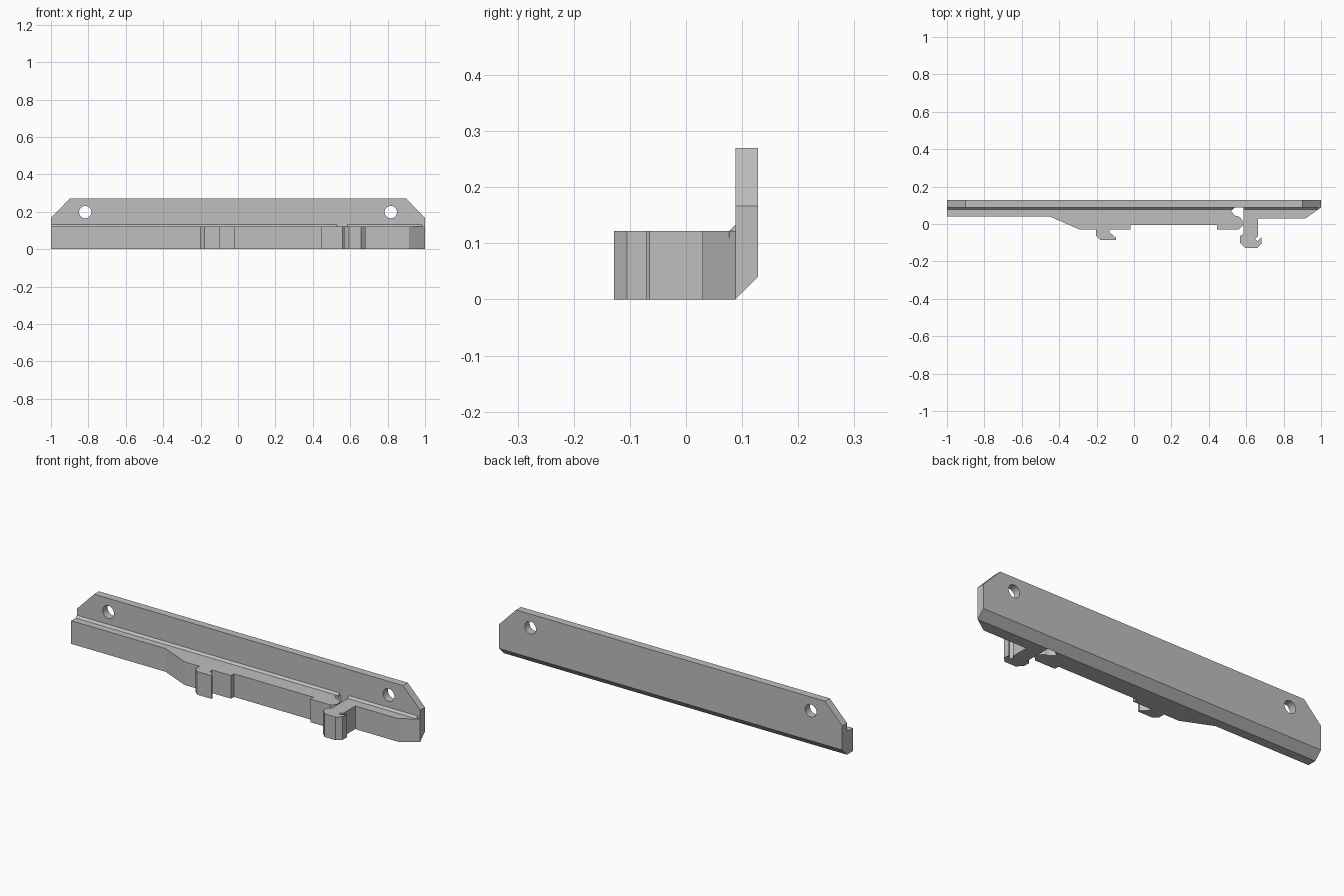
import bpy, bmesh
from mathutils import Vector

cube = bpy.data.objects.get("Cube")
if cube:
    bpy.data.objects.remove(cube, do_unlink=True)

grey = bpy.data.materials.new("plain grey")
grey.use_nodes = True
colour = (0.52, 0.52, 0.52, 1)
grey.diffuse_color = colour
grey.node_tree.nodes["Principled BSDF"].inputs["Base Color"].default_value = colour


def prism(name, points, sweep):
    """Closed solid made by sweeping a planar outline along a vector."""
    bm = bmesh.new()
    face = bm.faces.new([bm.verts.new(p) for p in points])
    result = bmesh.ops.extrude_face_region(bm, geom=[face])
    moved = [v for v in result["geom"] if isinstance(v, bmesh.types.BMVert)]
    bmesh.ops.translate(bm, verts=moved, vec=Vector(sweep))
    bmesh.ops.recalc_face_normals(bm, faces=bm.faces)
    mesh = bpy.data.meshes.new(name)
    bm.to_mesh(mesh)
    bm.free()
    mesh.materials.append(grey)
    obj = bpy.data.objects.new(name, mesh)
    bpy.context.collection.objects.link(obj)
    return obj


def combine(target, tool, operation):
    """Apply a boolean and discard the tool."""
    mod = target.modifiers.new("join", "BOOLEAN")
    mod.object, mod.operation, mod.solver = tool, operation, "EXACT"
    bpy.context.view_layer.objects.active = target
    bpy.ops.object.modifier_apply(modifier=mod.name)
    bpy.data.objects.remove(tool, do_unlink=True)


FACE, BACK, TOP, RAIL = 0.088, 0.128, 0.27, 0.122

# Upright mounting plate with clipped top corners
half = [(1, 0), (1, 0.167), (0.9, TOP)]
outline = half + [(-x, z) for x, z in reversed(half)]
body = prism("mounting_rail", [(x, FACE, z) for x, z in outline], (0, BACK - FACE, 0))

# Front rail: ramp, small hook, recessed middle, rounded catch, gap, large hook
ramp = [(-1, 0.1), (-1, 0.04), (-0.45, 0.04), (-0.29, -0.03)]
small_hook = [(-0.203, -0.03), (-0.203, -0.062), (-0.18, -0.085), (-0.095, -0.085),
              (-0.095, -0.075), (-0.13, -0.045), (-0.13, -0.03)]
middle = [(-0.02, -0.03), (-0.02, -0.005), (0.443, -0.005), (0.443, -0.03)]
catch = [(0.56, -0.03), (0.58, -0.01), (0.58, 0.02), (0.565, 0.038), (0.54, 0.045),
         (0.518, 0.068), (0.54, FACE), (0.585, FACE)]
large_hook = [(0.585, -0.053), (0.566, -0.065), (0.566, -0.1), (0.594, -0.128),
              (0.658, -0.128), (0.683, -0.105), (0.683, -0.07), (0.66, -0.092),
              (0.648, -0.082), (0.663, -0.065), (0.663, 0.029)]
end = [(0.915, 0.029), (1, FACE), (1, 0.1)]
rail = ramp + small_hook + middle + catch + large_hook + end
combine(body, prism("front_rail", [(x, y, 0) for x, y in rail], (0, 0, RAIL)), "UNION")

# Small sloped bead between rail and plate, open at the gap
bead = [(0.077, RAIL), (FACE, 0.133), (0.1, 0.133), (0.1, 0.11), (0.077, 0.11)]
for start, stop in ((-1, 0.53), (0.585, 0.985)):
    strip = prism("bead", [(start, y, z) for y, z in bead], (stop - start, 0, 0))
    combine(body, strip, "UNION")

# Sloped lower back edge
wedge = [(FACE, 0), (0.148, 0.06), (0.148, -0.02), (FACE, -0.02)]
combine(body, prism("edge_cutter", [(-1.1, y, z) for y, z in wedge], (2.2, 0, 0)), "DIFFERENCE")

# Screw holes
for x in (-0.817, 0.817):
    bpy.ops.mesh.primitive_cylinder_add(vertices=32, radius=0.033, depth=0.2,
                                        location=(x, 0.108, 0.198), rotation=(1.5708, 0, 0))
    cutter = bpy.context.object
    cutter.data.materials.append(grey)
    combine(body, cutter, "DIFFERENCE")

# Flat planes with smooth hole walls
bpy.ops.object.select_all(action="DESELECT")
body.select_set(True)
bpy.context.view_layer.objects.active = body
bpy.ops.object.shade_smooth_by_angle(angle=0.4)
